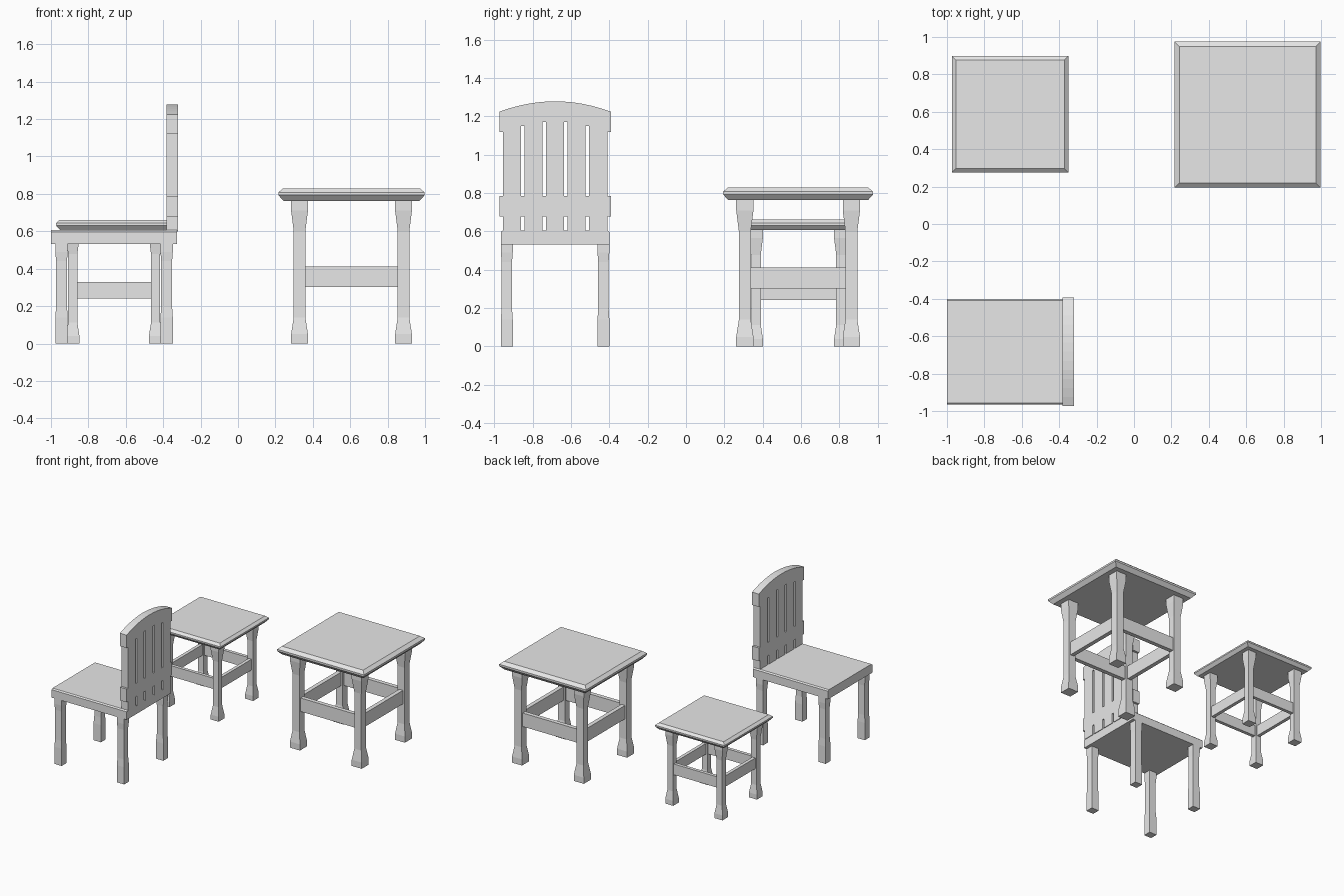
import bpy, bmesh
from mathutils import Vector

cube = bpy.data.objects.get("Cube")
if cube:
    bpy.data.objects.remove(cube)

wood = bpy.data.materials.new("plain grey")
wood.use_nodes = True
GREY = (0.8, 0.8, 0.8, 1)
wood.diffuse_color = GREY
wood.node_tree.nodes["Principled BSDF"].inputs["Base Color"].default_value = GREY


def finish(name, bm):
    bmesh.ops.recalc_face_normals(bm, faces=bm.faces)
    mesh = bpy.data.meshes.new(name)
    bm.to_mesh(mesh)
    bm.free()
    mesh.materials.append(wood)
    obj = bpy.data.objects.new(name, mesh)
    bpy.context.collection.objects.link(obj)
    return obj


def turned(name, cx, cy, rings):
    """Square post or slab: rings of (z, half x, half y) joined upward."""
    bm = bmesh.new()
    loops = []
    for z, hx, hy in rings:
        corners = ((-1, -1), (1, -1), (1, 1), (-1, 1))
        loops.append([bm.verts.new((cx + sx * hx, cy + sy * hy, z)) for sx, sy in corners])
    for low, high in zip(loops, loops[1:]):
        for i in range(4):
            j = (i + 1) % 4
            bm.faces.new((low[i], low[j], high[j], high[i]))
    bm.faces.new(loops[0][::-1])
    bm.faces.new(loops[-1])
    return finish(name, bm)


def box(name, lo, hi):
    cx, cy = (lo[0] + hi[0]) / 2, (lo[1] + hi[1]) / 2
    hx, hy = (hi[0] - lo[0]) / 2, (hi[1] - lo[1]) / 2
    return turned(name, cx, cy, [(lo[2], hx, hy), (hi[2], hx, hy)])


def extrude_x(name, outline, x0, x1):
    """Extrude a (y, z) outline along x."""
    bm = bmesh.new()
    face = bm.faces.new([bm.verts.new((x0, y, z)) for y, z in outline])
    out = bmesh.ops.extrude_face_region(bm, geom=[face])
    moved = [v for v in out["geom"] if isinstance(v, bmesh.types.BMVert)]
    bmesh.ops.translate(bm, verts=moved, vec=Vector((x1 - x0, 0, 0)))
    return finish(name, bm)


def legs(prefix, cx, cy, dx, dy, rings):
    for sy, end in ((-1, "front"), (1, "back")):
        for sx, side in ((-1, "right"), (1, "left")):
            turned(f"{prefix}_{end}_{side}_leg", cx + sx * dx, cy + sy * dy, rings)


def table(prefix, cx, cy, s):
    # Bevelled top
    top = [(0.763, 0.364), (0.793, 0.391), (0.808, 0.391), (0.83, 0.365)]
    turned(prefix + "_top", cx, cy, [(z * s, h * s, h * s) for z, h in top])
    # Legs with flared foot and head
    leg = [(0, 0.045), (0.05, 0.045), (0.14, 0.031), (0.6, 0.031),
           (0.71, 0.045), (0.763, 0.045)]
    d = 0.278 * s
    legs(prefix, cx, cy, d, d, [(z * s, h * s, h * s) for z, h in leg])
    # Stretchers between the legs
    inner, t = 0.25 * s, 0.017 * s
    z0, z1 = 0.303 * s, 0.413 * s
    for sign, end, side in ((-1, "front", "right"), (1, "back", "left")):
        y, x = cy + sign * d, cx + sign * d
        box(f"{prefix}_{end}_stretcher", (cx - inner, y - t, z0), (cx + inner, y + t, z1))
        box(f"{prefix}_{side}_stretcher", (x - t, cy - inner, z0), (x + t, cy + inner, z1))


table("large_table", 0.607, 0.585, 1.0)
table("small_table", -0.662, 0.587, 0.797)

# Chair seat with chamfered sides
CX, CY = -0.6625, -0.683
HALF = 0.283
extrude_x("chair_seat", [(CY - HALF, 0.532), (CY + HALF, 0.532), (CY + HALF, 0.597),
                         (CY + HALF - 0.01, 0.606), (CY - HALF + 0.01, 0.606),
                         (CY - HALF, 0.597)], -1.0, -0.325)

# Chair legs
legs("chair", CX, CY, 0.281, 0.252,
     [(0, 0.033, 0.031), (0.14, 0.033, 0.031), (0.2, 0.029, 0.027),
      (0.44, 0.029, 0.027), (0.49, 0.033, 0.031), (0.532, 0.033, 0.031)])

# Chair back: one arched plate with notched sides
RAIL, SLAT = 0.291, 0.273
side = [(SLAT, 0.6), (SLAT, 0.679), (RAIL, 0.679), (RAIL, 0.786),
        (SLAT, 0.786), (SLAT, 1.12), (RAIL, 1.12)]
STEPS = 12
arch = []
for i in range(STEPS + 1):
    u = 1 - 2 * i / STEPS
    arch.append((u * RAIL, 1.225 + 0.054 * (1 - u * u)))
outline = side + arch + [(-y, z) for y, z in reversed(side)]
back = extrude_x("chair_back", [(CY + y, z) for y, z in outline], -0.381, -0.32)

# Slots between the slats, above and below the lower rail
cutters = []
for k in (-1.5, -0.5, 0.5, 1.5):
    y = CY + k * 0.1125
    slot_top = 1.173 - 0.01 * k * k
    for z0, z1 in ((0.5, 0.679), (0.786, slot_top)):
        cutter = box("slot_cutter", (-0.5, y - 0.009, z0), (-0.2, y + 0.009, z1))
        cutter.hide_render = True
        cutters.append(cutter)
        mod = back.modifiers.new("slot", "BOOLEAN")
        mod.operation = "DIFFERENCE"
        mod.solver = "EXACT"
        mod.object = cutter

# Bake the cuts and drop the cutters
graph = bpy.context.evaluated_depsgraph_get()
cut_mesh = bpy.data.meshes.new_from_object(back.evaluated_get(graph))
back.modifiers.clear()
back.data = cut_mesh
for cutter in cutters:
    bpy.data.objects.remove(cutter)
